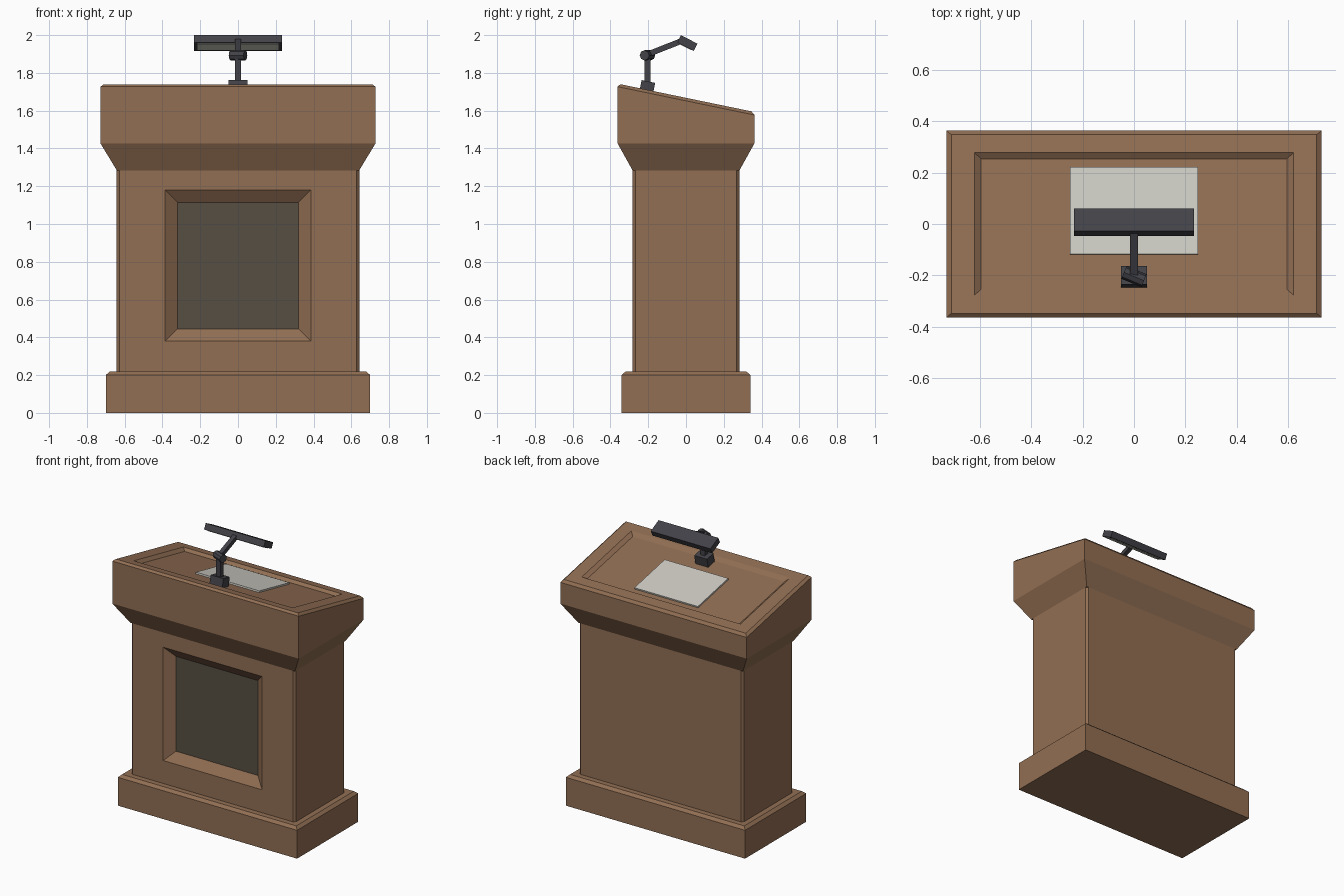
import bpy, bmesh, math

if "Cube" in bpy.data.objects:
    bpy.data.objects.remove(bpy.data.objects["Cube"])


def material(name, rgb):
    m = bpy.data.materials.new(name)
    lin = [((c / 255 + 0.055) / 1.055) ** 2.4 for c in rgb]
    m.diffuse_color = (*lin, 1)
    m.use_nodes = True
    m.node_tree.nodes["Principled BSDF"].inputs["Base Color"].default_value = m.diffuse_color
    return m


WOOD = material("wood", (145, 110, 83))
PANEL = material("dark_panel", (87, 79, 66))
PAPER = material("paper", (205, 203, 195))
METAL = material("dark_metal", (66, 66, 72))
GLOW = material("lamp_diffuser", (205, 208, 192))


def loft(name, rings, mats, last_mat=0):
    """Skin a list of four-point rings and cap both ends."""
    bm = bmesh.new()
    loops = [[bm.verts.new(p) for p in r] for r in rings]
    for a, b in zip(loops, loops[1:]):
        for i in range(4):
            j = (i + 1) % 4
            bm.faces.new((a[i], a[j], b[j], b[i]))
    bm.faces.new(loops[0][::-1])
    bm.faces.new(loops[-1]).material_index = last_mat
    bmesh.ops.recalc_face_normals(bm, faces=bm.faces)
    me = bpy.data.meshes.new(name)
    bm.to_mesh(me)
    bm.free()
    for m in mats:
        me.materials.append(m)
    ob = bpy.data.objects.new(name, me)
    bpy.context.collection.objects.link(ob)
    return ob


CORNERS = [(-1, -1), (1, -1), (1, 1), (-1, 1)]


def flat_ring(hx, hy, z, slope=0.0):
    return [(sx * hx, sy * hy, z - slope * sy * hy) for sx, sy in CORNERS]


def upright_ring(hx, z0, z1, y):
    return [(sx * hx, y, z1 if sz > 0 else z0) for sx, sz in CORNERS]


def box(name, size, y, z, tilt, mat):
    hx, hy, hz = (s / 2 for s in size)
    ob = loft(name, [flat_ring(hx, hy, -hz), flat_ring(hx, hy, hz)], [mat])
    ob.location = (0, y, z)
    ob.rotation_euler.x = math.radians(tilt)
    return ob


SLOPE = 0.207
TILT = -math.degrees(math.atan(SLOPE))

# Plinth with chamfered top edge
loft("plinth", [flat_ring(0.70, 0.341, 0), flat_ring(0.70, 0.341, 0.20),
                flat_ring(0.68, 0.321, 0.218)], [WOOD])

# Column with chamfered corners and a recessed dark front panel
loft("column", [upright_ring(0.627, 0.21, 1.285, 0.283),
                upright_ring(0.642, 0.21, 1.285, 0.268),
                upright_ring(0.642, 0.21, 1.285, -0.268),
                upright_ring(0.627, 0.21, 1.285, -0.283),
                upright_ring(0.386, 0.38, 1.18, -0.283),
                upright_ring(0.32, 0.445, 1.115, -0.235)], [WOOD, PANEL], 1)

# Flared head with sloping, recessed reading surface
loft("desk_head", [flat_ring(0.642, 0.283, 1.284),
                   flat_ring(0.728, 0.3625, 1.427),
                   flat_ring(0.728, 0.3625, 1.652, SLOPE),
                   flat_ring(0.71, 0.347, 1.668, SLOPE),
                   flat_ring(0.62, 0.277, 1.668, SLOPE),
                   flat_ring(0.594, 0.253, 1.648, SLOPE)], [WOOD])

# Paper lying on the slope
box("paper_sheet", (0.496, 0.345, 0.012), 0.051, 1.653 - SLOPE * 0.051, TILT, PAPER)

# Reading lamp: foot, post, hinge, arm, shade and diffuser
box("lamp_foot", (0.10, 0.073, 0.07), -0.206, 1.72, TILT, METAL)
box("lamp_post", (0.033, 0.033, 0.19), -0.204, 1.80, 0, METAL)
bpy.ops.mesh.primitive_cylinder_add(vertices=8, radius=0.027, depth=0.084,
                                    location=(0, -0.204, 1.893),
                                    rotation=(math.radians(22.5), math.radians(90), 0))
hinge = bpy.context.object
hinge.name = "lamp_hinge"
hinge.data.materials.append(METAL)
box("lamp_arm", (0.03, 0.205, 0.03), -0.105, 1.937, 21.5, METAL)
box("lamp_shade", (0.466, 0.098, 0.043), 0.007, 1.958, -27, METAL)
box("lamp_diffuser", (0.43, 0.07, 0.006), -0.0028, 1.9388, -27, GLOW)
